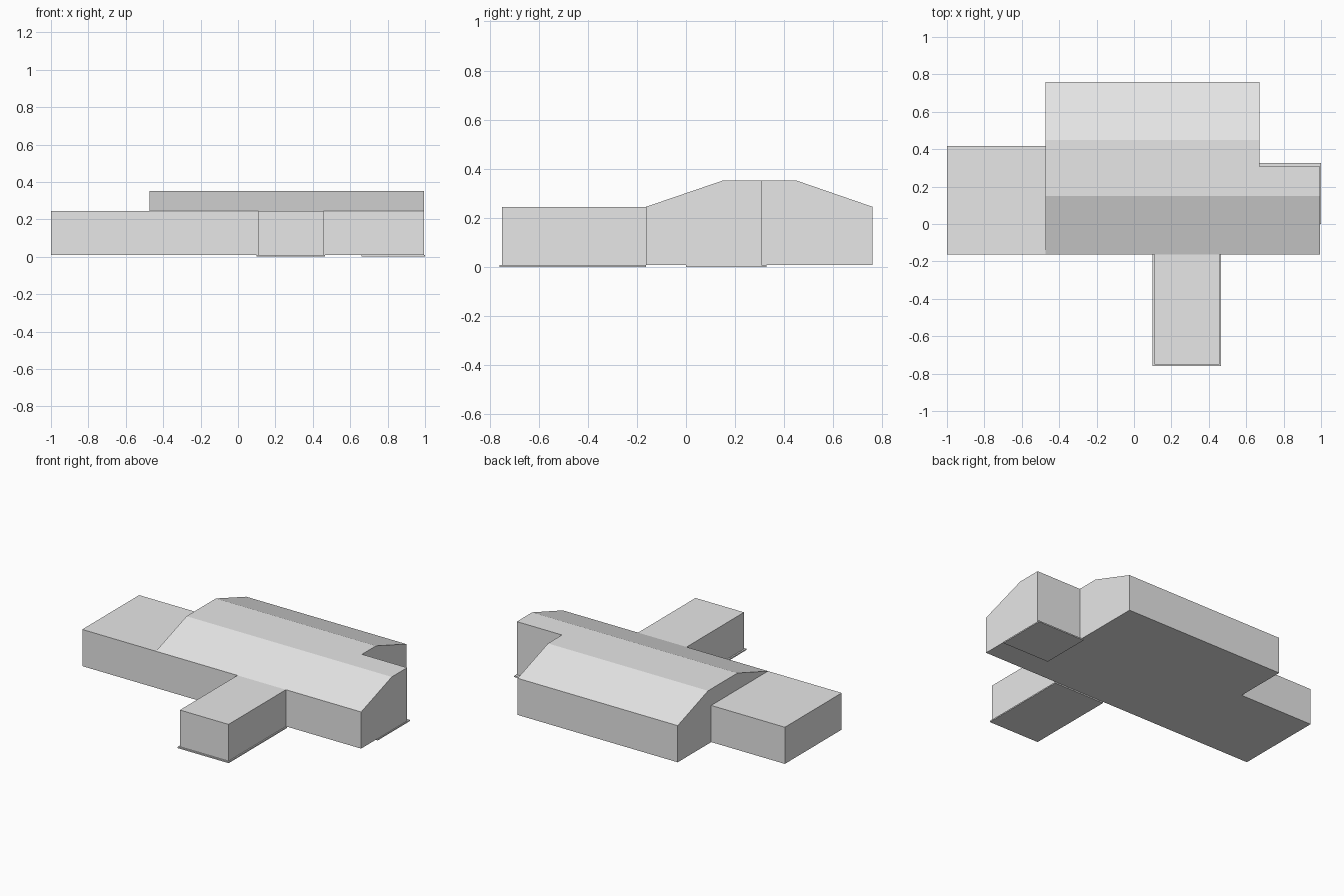
import bpy, bmesh

if "Cube" in bpy.data.objects:
    bpy.data.objects.remove(bpy.data.objects["Cube"])

grey = bpy.data.materials.new("light_grey")
grey.diffuse_color = (0.8, 0.8, 0.8, 1)
grey.use_nodes = True
grey.node_tree.nodes["Principled BSDF"].inputs["Base Color"].default_value = grey.diffuse_color

BASE = 0.008      # underside of the walls
EAVE = 0.245      # top of walls and flat wings
RIDGE = 0.352     # flat top of the hall roof


def block(name, outline, z0, z1, cuts=(), height=None, open_sides=(), floor_up=False):
    """Extrude a counter-clockwise outline; cuts are y creases, height shapes the top."""
    bm = bmesh.new()
    low = [bm.verts.new((x, y, z0)) for x, y in outline]
    top = [bm.verts.new((x, y, z1)) for x, y in outline]
    n = len(outline)
    bm.faces.new(top)
    bm.faces.new(low if floor_up else low[::-1])
    for i in range(n):
        j = (i + 1) % n
        if i not in open_sides:
            bm.faces.new((low[i], low[j], top[j], top[i]))
    for y in cuts:
        bmesh.ops.bisect_plane(bm, geom=bm.verts[:] + bm.edges[:] + bm.faces[:],
                               plane_co=(0, y, 0), plane_no=(0, 1, 0))
    if height:
        for v in bm.verts:
            if v.co.z > z0 + 1e-4:
                v.co.z = height(v.co.y)
    mesh = bpy.data.meshes.new(name)
    bm.to_mesh(mesh)
    bm.free()
    mesh.materials.append(grey)
    obj = bpy.data.objects.new(name, mesh)
    bpy.context.collection.objects.link(obj)
    return obj


def rect(x0, x1, y0, y1):
    return [(x0, y0), (x1, y0), (x1, y1), (x0, y1)]


def roof(y):
    # eave, slope, flat ridge, slope, eave
    rise = min((y + 0.163) / 0.313, (0.76 - y) / 0.31, 1)
    return EAVE + (RIDGE - EAVE) * max(rise, 0)


# main hall with a notch in its back right corner
hall = [(-0.473, -0.163), (0.995, -0.163), (0.995, 0.307),
        (0.672, 0.307), (0.672, 0.76), (-0.473, 0.76)]
block("main_hall", hall, BASE, RIDGE, cuts=(0.15, 0.45), height=roof)

# flat-roofed wings, open where they meet the hall
block("left_wing", rect(-1.0, -0.473, -0.163, 0.418), BASE, EAVE,
      open_sides=(1,), floor_up=True)
block("front_wing", rect(0.11, 0.457, -0.75, -0.163), BASE, EAVE,
      open_sides=(2,), floor_up=True)

# thin floor slabs that stick out past the walls
block("front_floor_slab", rect(0.1, 0.465, -0.76, -0.163), 0, BASE, floor_up=True)
block("back_floor_slab", rect(0.66, 1.0, 0.0, 0.327), 0, BASE)
